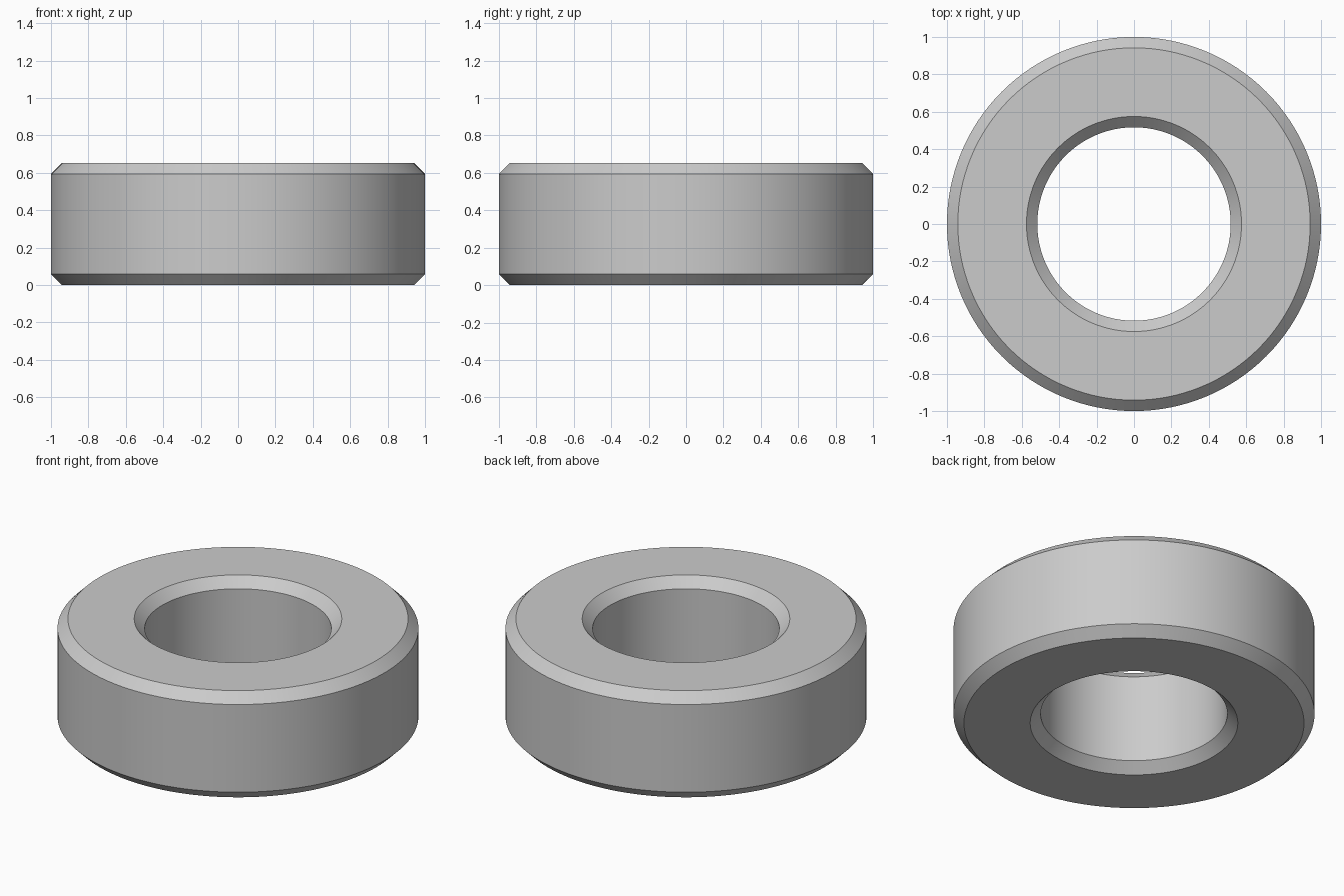
import bpy
import bmesh
from math import cos, sin, tau, radians

cube = bpy.data.objects.get("Cube")
if cube:
    bpy.data.objects.remove(cube, do_unlink=True)

OUTER, INNER, HEIGHT, CHAMFER, SIDES = 1.0, 0.517, 0.652, 0.058, 128

# Plain grey material
grey = bpy.data.materials.new("plain grey")
grey.use_nodes = True
colour = (0.6, 0.6, 0.6, 1)
grey.diffuse_color = colour
grey.node_tree.nodes["Principled BSDF"].inputs["Base Color"].default_value = colour

# Chamfered cross-section (radius, height), counter-clockwise
low, high = CHAMFER, HEIGHT - CHAMFER
profile = [
    (INNER + CHAMFER, 0), (OUTER - CHAMFER, 0),
    (OUTER, low), (OUTER, high),
    (OUTER - CHAMFER, HEIGHT), (INNER + CHAMFER, HEIGHT),
    (INNER, high), (INNER, low),
]

# Revolve the section into a closed ring
bm = bmesh.new()
rings = []
for i in range(SIDES):
    a = tau * i / SIDES
    rings.append([bm.verts.new((r * cos(a), r * sin(a), z)) for r, z in profile])
for i, ring in enumerate(rings):
    after = rings[(i + 1) % SIDES]
    for j in range(len(profile)):
        k = (j + 1) % len(profile)
        bm.faces.new((ring[j], after[j], after[k], ring[k]))
bmesh.ops.recalc_face_normals(bm, faces=bm.faces)
mesh = bpy.data.meshes.new("chamfered_ring")
bm.to_mesh(mesh)
bm.free()
mesh.materials.append(grey)

ring_object = bpy.data.objects.new("chamfered_ring", mesh)
bpy.context.collection.objects.link(ring_object)
bpy.ops.object.select_all(action="DESELECT")
ring_object.select_set(True)
bpy.context.view_layer.objects.active = ring_object
bpy.ops.object.shade_smooth_by_angle(angle=radians(30))
